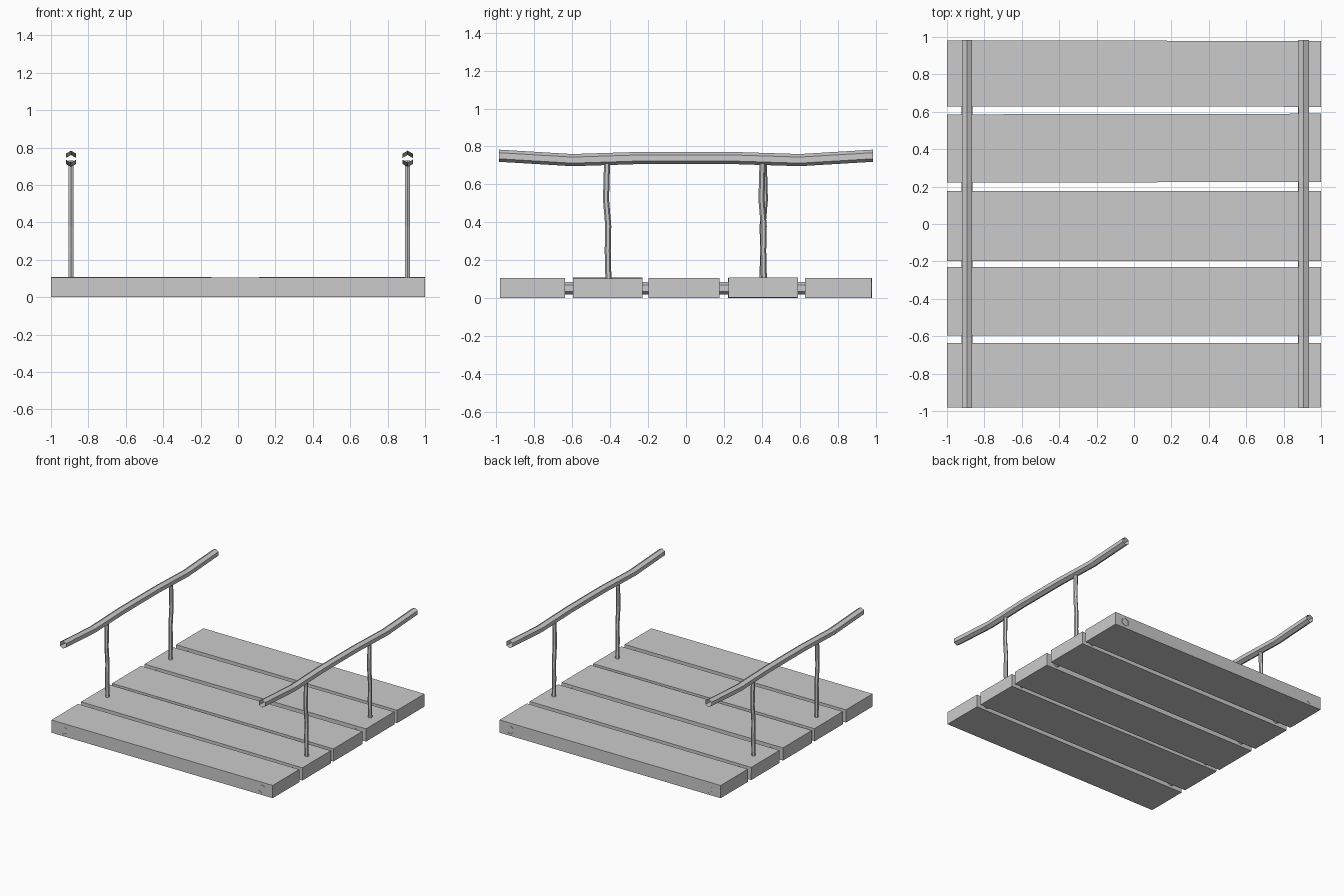
import bpy, bmesh
from math import cos, sin, pi, radians

if "Cube" in bpy.data.objects:
    bpy.data.objects.remove(bpy.data.objects["Cube"])


def finish(bm, name):
    bmesh.ops.recalc_face_normals(bm, faces=bm.faces)
    me = bpy.data.meshes.new(name)
    bm.to_mesh(me)
    bm.free()
    ob = bpy.data.objects.new(name, me)
    bpy.context.collection.objects.link(ob)
    return ob


def hex_tube(name, path, r, along):
    """Open six-sided tube through path points, running along 'y' or 'z'."""
    bm = bmesh.new()
    rings = []
    for x, y, z in path:
        ring = []
        for i in range(6):
            a = pi / 2 + i * pi / 3
            u, v = r * cos(a), r * sin(a)
            co = (x + u, y, z + v) if along == 'y' else (x + u, y + v, z)
            ring.append(bm.verts.new(co))
        rings.append(ring)
    for a, b in zip(rings, rings[1:]):
        for i in range(6):
            j = (i + 1) % 6
            bm.faces.new((a[i], a[j], b[j], b[i]))
    return finish(bm, name)


def plank(name, y0, y1, tilt, yaw):
    """Long board, slightly tilted for a hand-laid look."""
    bm = bmesh.new()
    bmesh.ops.create_cube(bm, size=1)
    bmesh.ops.scale(bm, vec=(2.0, y1 - y0, 0.104), verts=bm.verts)
    ob = finish(bm, name)
    ob.location = (0, (y0 + y1) / 2, 0.054)
    ob.rotation_euler = (0, radians(tilt), radians(yaw))


# Deck boards: y range, tilt and yaw in degrees
boards = [(-0.98, -0.637, 0, 0), (-0.597, -0.23, 0.12, 0),
          (-0.197, 0.176, 0, 0), (0.223, 0.588, -0.15, 0.1),
          (0.628, 0.98, 0, -0.08)]
for n, b in enumerate(boards):
    plank(f"deck_plank_{n + 1}", *b)

for side, x in (("left", -0.893), ("right", 0.907)):
    # Rope threaded through the deck boards
    hex_tube(f"{side}_deck_rope", [(x, -0.982, 0.052), (x, 0.982, 0.052)], 0.034, 'y')
    # Sagging hand rope
    rail = [(-0.985, 0.751), (-0.6, 0.728), (-0.22, 0.74),
            (0.22, 0.74), (0.6, 0.728), (0.985, 0.751)]
    hex_tube(f"{side}_hand_rope", [(x, y, z) for y, z in rail], 0.032, 'y')
    # Upright ropes joining deck to hand rope
    for end, y, s in (("front", -0.413, -1), ("back", 0.407, 1 if side == "left" else -1)):
        bend = [(0.09, -0.004), (0.25, 0.0), (0.38, -0.003), (0.52, 0.009), (0.73, 0.003)]
        hex_tube(f"{side}_{end}_upright_rope", [(x, y + s * d, z) for z, d in bend], 0.016, 'z')
